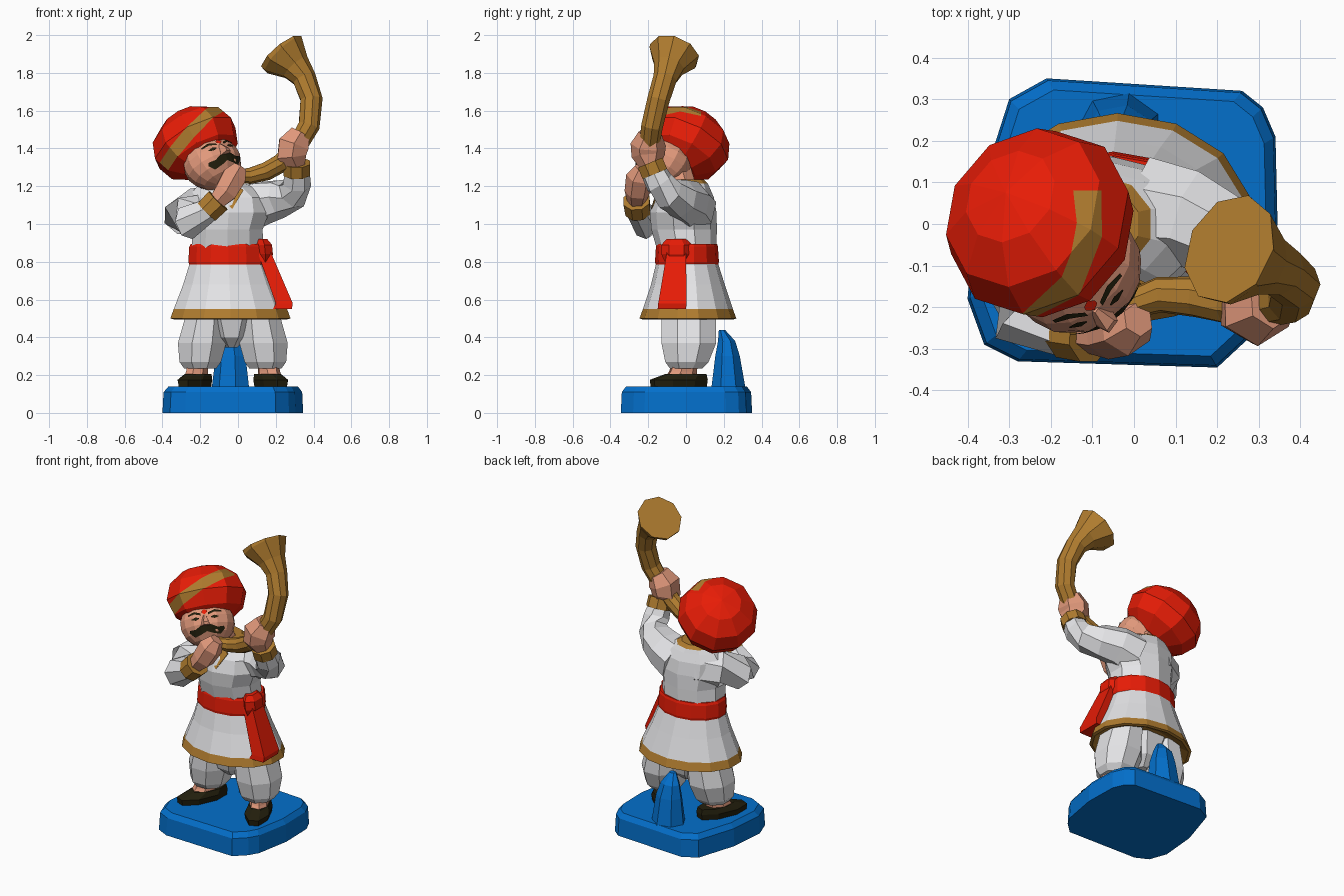
import bpy, bmesh, math
from mathutils import Vector, Matrix

if "Cube" in bpy.data.objects:
    bpy.data.objects.remove(bpy.data.objects["Cube"])

COLOURS = {"blue": (.001, .16, .60), "red": (.82, .012, .002), "white": (.82, .82, .84),
           "gold": (.43, .20, .028), "skin": (.76, .32, .2), "black": (.017, .014, .004)}
MATS = {}
for n, c in COLOURS.items():
    MATS[n] = bpy.data.materials.new(n)
    MATS[n].diffuse_color = (*c, 1)


def finish(name, bm, mats):
    me = bpy.data.meshes.new(name)
    bm.to_mesh(me)
    bm.free()
    for m in mats:
        me.materials.append(MATS[m])
    ob = bpy.data.objects.new(name, me)
    bpy.context.collection.objects.link(ob)
    return ob


def loft(name, loops, mats, matrix=None):
    """Skin equal-length loops; mats is one colour or one per band."""
    bands = [mats] * (len(loops) - 1) if isinstance(mats, str) else mats
    names = list(dict.fromkeys(bands))
    bm = bmesh.new()
    vs = [[bm.verts.new(p) for p in lp] for lp in loops]
    k = len(loops[0])
    for i, b in enumerate(bands):
        for j in range(k):
            f = bm.faces.new((vs[i][j], vs[i][(j + 1) % k], vs[i + 1][(j + 1) % k], vs[i + 1][j]))
            f.material_index = names.index(b)
    bm.faces.new(vs[0][::-1]).material_index = names.index(bands[0])
    bm.faces.new(vs[-1]).material_index = names.index(bands[-1])
    bmesh.ops.recalc_face_normals(bm, faces=bm.faces)
    if matrix:
        bm.transform(matrix)
    return finish(name, bm, names)


def rings(name, rows, sides, mats, matrix=None):
    """Rows of (z, cx, cy, rx, ry): stacked horizontal ellipses."""
    s = 1 / math.cos(math.pi / sides)
    loops = []
    for z, cx, cy, rx, ry in rows:
        an = [2 * math.pi * (j + .5) / sides for j in range(sides)]
        loops.append([(cx + rx * s * math.cos(a), cy + ry * s * math.sin(a), z) for a in an])
    return loft(name, loops, mats, matrix)


def tube(name, rows, sides, mats):
    """Rows of (x, y, z, r): round sweep along a path."""
    p = [Vector(r[:3]) for r in rows]
    loops = []
    for i, r in enumerate(rows):
        t = (p[min(i + 1, len(p) - 1)] - p[max(i - 1, 0)]).normalized()
        u = t.cross(Vector((0, 1, 0))).normalized()
        v = t.cross(u)
        an = [2 * math.pi * (j + .5) / sides for j in range(sides)]
        loops.append([p[i] + r[3] * 1.04 * (u * math.cos(a) + v * math.sin(a)) for a in an])
    return loft(name, loops, mats)


# base with rounded corners and chamfered top
outline = [(-.40, -.18), (-.36, -.29), (-.28, -.33), (.20, -.345), (.27, -.28), (.305, -.22), (.345, 0),
           (.34, .21), (.31, .28), (.26, .32), (-.21, .35), (-.30, .30), (-.38, .05)]
loft("base", [[(x * s, y * s, z) for x, y in outline] for z, s in ((0, 1), (.11, .985), (.14, .92))], "blue")
rings("support_rock", [(.12, -.035, .225, .095, .085), (.3, -.035, .22, .075, .06),
                       (.38, -.04, .215, .055, .042), (.44, -.04, .19, .02, .015)], 7, "blue")

# shoes, ankles and baggy trousers
for side, cx in ((-1, -.20), (1, .145)):
    tag = "left" if side < 0 else "right"
    turn = Matrix.Translation((cx + side * .02, -.02, 0)) @ Matrix.Rotation(math.radians(24 * side), 4, 'Z')
    rings(tag + "_shoe", [(.135, 0, -.02, .065, .15), (.175, 0, -.02, .072, .155),
                          (.205, 0, .02, .058, .11)], 8, "black", turn)
    rings(tag + "_ankle", [(.17, 0, -.015, .056, .085), (.22, 0, .005, .05, .07),
                           (.28, 0, .02, .05, .06)], 7, "skin", turn)
    rings(tag + "_trouser_leg", [(.235, cx, 0, .085, .085), (.27, cx, .005, .11, .115),
                                 (.37, cx - side * .01, .015, .128, .145),
                                 (.54, cx - side * .035, .015, .105, .145)], 8, "white")
rings("trouser_seat", [(.345, -.035, .01, .03, .05), (.40, -.035, .01, .09, .11), (.54, -.035, .01, .16, .15)], 8,
      "white")

# tunic: skirt with gold hem, sash, torso with gold collar
rings("tunic_skirt", [(.53, -.04, .01, .22, .17), (.495, -.04, .01, .30, .235), (.50, -.04, .01, .318, .25),
                      (.55, -.04, .01, .30, .232), (.68, -.045, .01, .245, .19), (.81, -.05, .005, .20, .155)],
      14, ["gold", "gold", "gold", "white", "white"])
rings("sash", [(.785, -.05, .005, .208, .162), (.80, -.05, .005, .213, .165), (.88, -.05, .005, .208, .16),
               (.895, -.05, .005, .20, .155)], 14, "red")
rings("tunic_torso", [(.87, -.055, .003, .19, .15), (.97, -.055, -.01, .185, .165), (1.06, -.05, -.015, .215, .168),
                      (1.14, -.055, -.01, .21, .15), (1.19, -.07, -.005, .155, .125), (1.215, -.08, 0, .12, .11),
                      (1.235, -.085, 0, .095, .09)], 10, ["white"] * 5 + ["gold"])
loft("collar_placket", [[(x, y + d, z) for x, y, z in ((-.13, -.15, 1.18), (-.03, -.185, 1.08), (.03, -.15, 1.18),
                                                        (-.04, -.115, 1.22))] for d in (0, .008)], "gold")

# sash knot and hanging tail
rings("sash_knot", [(.79, .145, -.05, .025, .05), (.84, .145, -.05, .04, .07), (.89, .14, -.05, .04, .07),
                    (.92, .13, -.05, .025, .045)], 6, "red")
rings("sash_tail", [(.55, .235, -.075, .05, .075), (.58, .245, -.072, .045, .075),
                    (.86, .135, -.05, .035, .05)], 4, "red")

# raised arm holding the horn
tube("raised_sleeve", [(.03, .03, 1.08, .13), (.13, .015, 1.115, .115), (.22, -.03, 1.135, .10),
                       (.29, -.09, 1.16, .085), (.31, -.14, 1.215, .075), (.31, -.18, 1.29, .065)], 7, "white")
tube("raised_cuff", [(.31, -.165, 1.265, .073), (.31, -.19, 1.325, .073)], 8, "gold")
tube("raised_hand", [(.31, -.19, 1.30, .05), (.285, -.20, 1.36, .085), (.295, -.20, 1.42, .09),
                     (.33, -.19, 1.48, .06)], 6, "skin")

# bent arm with hand at the mouth
tube("bent_sleeve", [(-.11, .03, 1.08, .12), (-.23, -.02, 1.075, .11), (-.295, -.11, 1.04, .10),
                     (-.265, -.21, 1.01, .09), (-.15, -.26, 1.08, .062)], 7, "white")
tube("bent_cuff", [(-.165, -.255, 1.065, .068), (-.105, -.262, 1.125, .072)], 8, "gold")
tube("bent_hand", [(-.12, -.262, 1.11, .045), (-.065, -.258, 1.17, .065), (-.02, -.245, 1.25, .07),
                   (.01, -.23, 1.30, .04)], 6, "skin")

# curved horn with a wide closed bell
tube("horn", [(-.03, -.20, 1.26, .03), (.06, -.17, 1.255, .042), (.15, -.175, 1.28, .048),
              (.23, -.19, 1.325, .05), (.31, -.195, 1.41, .052), (.375, -.18, 1.52, .056),
              (.388, -.145, 1.66, .058), (.35, -.11, 1.77, .062), (.305, -.09, 1.83, .08),
              (.24, -.065, 1.895, .13), (.23, -.06, 1.907, .132)], 9, "gold")

# head frame: turned right, looking up and rolled
HEAD = (Matrix.Translation((-.225, 0, 1.43)) @ Matrix.Rotation(math.radians(28), 4, 'Z')
        @ Matrix.Rotation(math.radians(-35), 4, 'X') @ Matrix.Rotation(math.radians(-12), 4, 'Y'))
HC, HR = Vector((-.012, -.055, -.175)), Vector((.162, .142, .14))


def ball(centre, radii, u, v):
    bm = bmesh.new()
    bmesh.ops.create_uvsphere(bm, u_segments=u, v_segments=v, radius=1, matrix=HEAD
                              @ Matrix.Translation(centre) @ Matrix.Diagonal((*radii, 1)))
    return bm


finish("head", ball(HC, HR, 14, 9), ["skin"])
rings("neck", [(1.17, -.08, -.02, .085, .085), (1.3, -.12, -.06, .085, .085)], 8, "skin")

# turban with a gold band cut into its faces
bm = ball((0, .004, 0), (.24, .24, .183), 10, 6)
axis, mid = Vector((-.74, .135, .655)).normalized(), Vector((-.225, 0, 1.43))
LO, HI = -.005, .06
for no, co in ((axis, mid + axis * LO), (axis, mid + axis * HI), (Vector((0, 1, 0)), Vector((0, .08, 0)))):
    bmesh.ops.bisect_plane(bm, geom=bm.verts[:] + bm.edges[:] + bm.faces[:], plane_co=co, plane_no=no)
for f in bm.faces:
    c = f.calc_center_median()
    f.material_index = int(LO < (c - mid).dot(axis) < HI and c.y < .08 and c.z > 1.33)
finish("turban", bm, ["red", "gold"])


def face_plate(name, top, bottom, mat, side=1):
    """Thin strip following the head, given as (x, z) edges."""
    def on_head(p):
        x, z = side * p[0], p[1] - HC.z
        k = max(0, 1 - (x / HR.x) ** 2 - (z / HR.z) ** 2)
        return HEAD @ Vector((HC.x + x, HC.y - HR.y * math.sqrt(k) - .004, p[1]))
    bm = bmesh.new()
    rows = [[bm.verts.new(on_head(p)) for p in r] for r in (top, bottom)]
    for i in range(len(top) - 1):
        q = [rows[0][i], rows[1][i], rows[1][i + 1], rows[0][i + 1]]
        bm.faces.new(q if side > 0 else q[::-1])
    finish(name, bm, [mat])


# painted face details
for side, tag in ((-1, "left"), (1, "right")):
    face_plate(tag + "_moustache", [(0, -.212), (.03, -.207), (.065, -.225), (.10, -.222)],
               [(0, -.243), (.035, -.256), (.075, -.264), (.105, -.235)], "black", side)
    face_plate(tag + "_eyebrow", [(.022, -.135), (.06, -.119), (.10, -.13)],
               [(.022, -.148), (.06, -.134), (.10, -.139)], "black", side)
    face_plate(tag + "_eye", [(.035, -.162), (.055, -.154), (.08, -.162)],
               [(.035, -.167), (.055, -.174), (.08, -.167)], "black", side)
face_plate("forehead_mark", [(-.016, -.122), (0, -.112), (.016, -.122)],
           [(-.016, -.132), (0, -.144), (.016, -.132)], "red")

# nose
rings("nose", [(-.21, -.012, -.192, .024, .032), (-.193, -.012, -.198, .02, .03),
               (-.148, -.012, -.188, .008, .012)], 5, "skin", HEAD)

for m in bpy.data.materials:
    if m.users and not m.is_grease_pencil:
        m.use_nodes = True
        m.node_tree.nodes["Principled BSDF"].inputs["Base Color"].default_value = m.diffuse_color
